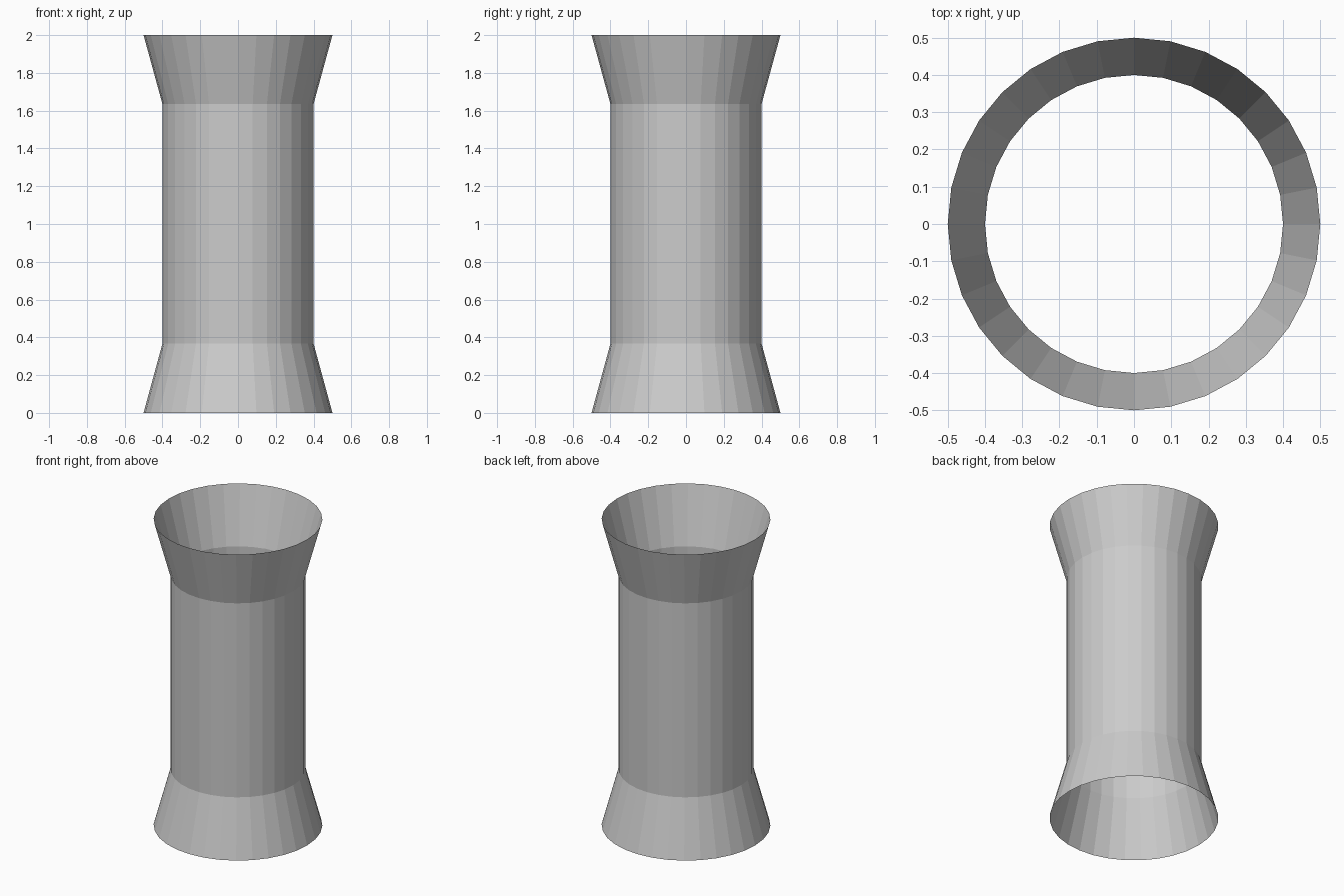
import bpy
import bmesh
from math import cos, sin, tau

cube = bpy.data.objects.get("Cube")
if cube:
    bpy.data.objects.remove(cube, do_unlink=True)

SIDES = 32

# Plain grey
grey = bpy.data.materials.new("light_grey")
grey.use_nodes = True
colour = (0.6, 0.6, 0.6, 1)
grey.diffuse_color = colour
grey.node_tree.nodes["Principled BSDF"].inputs["Base Color"].default_value = colour

# Open tube with a flared mouth at each end: (radius, height)
profile = [(0.5, 0), (0.4, 0.367), (0.4, 1.635), (0.5, 2)]

bm = bmesh.new()
rings = [[bm.verts.new((r * cos(tau * i / SIDES), r * sin(tau * i / SIDES), z))
          for i in range(SIDES)] for r, z in profile]
for low, high in zip(rings, rings[1:]):
    for i in range(SIDES):
        j = (i + 1) % SIDES
        bm.faces.new((low[i], low[j], high[j], high[i]))

mesh = bpy.data.meshes.new("flared_tube")
bm.to_mesh(mesh)
bm.free()
mesh.materials.append(grey)
tube = bpy.data.objects.new("flared_tube", mesh)
bpy.context.collection.objects.link(tube)
